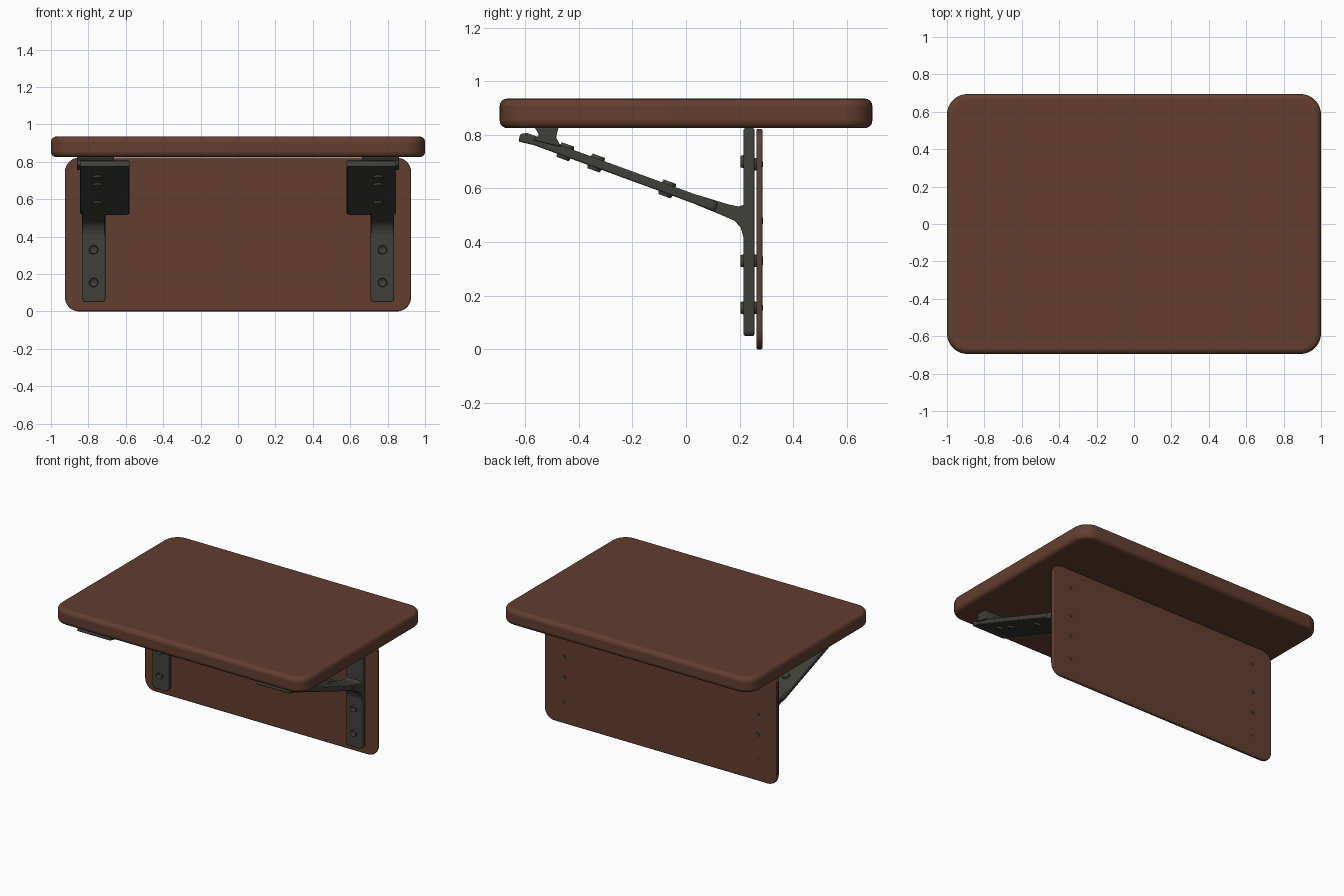
import bpy, bmesh, math
from mathutils import Matrix, Vector

if "Cube" in bpy.data.objects:
    bpy.data.objects.remove(bpy.data.objects["Cube"])


def material(name, rgb):
    m = bpy.data.materials.new(name)
    m.diffuse_color = (*rgb, 1)
    m.use_nodes = True
    m.node_tree.nodes["Principled BSDF"].inputs["Base Color"].default_value = m.diffuse_color
    return m


WOOD = material("brown wood", (0.125, 0.048, 0.029))
METAL = material("dark grey metal", (0.052, 0.052, 0.043))


def finish(name, bm, mat, bevel=0, segments=2):
    bmesh.ops.recalc_face_normals(bm, faces=bm.faces)
    me = bpy.data.meshes.new(name)
    bm.to_mesh(me)
    bm.free()
    me.materials.append(mat)
    ob = bpy.data.objects.new(name, me)
    bpy.context.collection.objects.link(ob)
    if bevel:
        b = ob.modifiers.new("edge", 'BEVEL')
        b.width, b.segments, b.limit_method = bevel, segments, 'ANGLE'
        b.angle_limit = math.radians(40)
    bpy.ops.object.select_all(action='DESELECT')
    ob.select_set(True)
    bpy.context.view_layer.objects.active = ob
    bpy.ops.object.shade_smooth_by_angle(angle=math.radians(45))
    return ob


def prism(name, pts, depth_vec, mat, bevel=0, segments=2):
    """Extrude a closed outline along a vector."""
    bm = bmesh.new()
    face = bm.faces.new([bm.verts.new(p) for p in pts])
    r = bmesh.ops.extrude_face_region(bm, geom=[face])
    verts = [v for v in r['geom'] if isinstance(v, bmesh.types.BMVert)]
    bmesh.ops.translate(bm, vec=depth_vec, verts=verts)
    return finish(name, bm, mat, bevel, segments)


def rounded_slab(name, w, h, t, radius, matrix, mat, bevel, segments=2):
    """Rounded rectangle w by h, centred, thickness t along local z."""
    pts = []
    for k, (sx, sy) in enumerate([(1, 1), (-1, 1), (-1, -1), (1, -1)]):
        for i in range(9):
            a = math.pi / 2 * (k + i / 8)
            p = Vector((sx * (w / 2 - radius) + radius * math.cos(a),
                        sy * (h / 2 - radius) + radius * math.sin(a), -t / 2))
            pts.append(matrix @ p)
    axis = matrix.to_3x3() @ Vector((0, 0, t))
    return prism(name, pts, axis, mat, bevel, segments)


def bolt(name, pos, direction, r=0.025, height=0.014, socket=True):
    """Round bolt head with a sunken socket."""
    bm = bmesh.new()
    bmesh.ops.create_cone(bm, cap_ends=True, segments=20, radius1=r,
                          radius2=r * 0.85, depth=height)
    if socket:
        top = max(bm.faces, key=lambda f: f.calc_center_median().z)
        bmesh.ops.inset_region(bm, faces=[top], thickness=r * 0.45)
        bmesh.ops.translate(bm, vec=(0, 0, -height * 0.6), verts=top.verts)
    rot = Vector(direction).to_track_quat('Z', 'Y').to_matrix().to_4x4()
    bm.transform(Matrix.Translation(pos) @ rot)
    return finish(name, bm, METAL)


T = Matrix.Translation
UPRIGHT = Matrix.Rotation(math.pi / 2, 4, 'X')

# Wooden top and back panel
rounded_slab("table_top", 2.0, 1.39, 0.11, 0.11, T((0, 0, 0.88)), WOOD, 0.028, 4)
rounded_slab("back_panel", 1.85, 0.822, 0.023, 0.075,
             T((0, 0.274, 0.411)) @ UPRIGHT, WOOD, 0.006)

SLOPE = -0.35  # tilt of the support arm
arm_dir = Vector((0, math.cos(SLOPE), math.sin(SLOPE)))
arm_up = Vector((0, -math.sin(SLOPE), math.cos(SLOPE)))
arm_mid = Vector((0, -0.07, 0.598))

for s, side in ((-1, "left"), (1, "right")):
    # Wall bar
    rounded_slab(side + "_wall_bar", 0.125, 0.775, 0.04, 0.02,
                 T((s * 0.772, 0.235, 0.4375)) @ UPRIGHT, METAL, 0.006)

    # Curved joint where the arm leaves the bar
    outline = [(0.25, 0.40), (0.25, 0.66), (0.222, 0.66), (0.222, 0.555), (0.214, 0.538),
               (0.195, 0.533), (0.16, 0.54), (0.04, 0.577), (0.03, 0.543), (0.13, 0.502),
               (0.18, 0.480), (0.204, 0.455), (0.214, 0.42), (0.216, 0.40)]
    prism(side + "_arm_joint", [(s * 0.835, y, z) for y, z in outline],
          (-s * 0.125, 0, 0), METAL, 0.004)

    # Wide sloping arm plate
    centre = Vector((s * 0.713, 0, 0)) + arm_mid - arm_dir * 0.185
    rounded_slab(side + "_arm_plate", 0.265, 0.77, 0.034, 0.025,
                 T(centre) @ Matrix.Rotation(SLOPE, 4, 'X'), METAL, 0.006)

    # Lip at the arm's front end
    lip = [(-0.625, 0.775), (-0.618, 0.803), (-0.60, 0.806), (-0.55, 0.787),
           (-0.47, 0.757), (-0.475, 0.735), (-0.56, 0.760)]
    prism(side + "_arm_lip", [(s * 0.845, y, z) for y, z in lip],
          (-s * 0.265, 0, 0), METAL, 0.005)

    # Flared foot under the top
    foot = [(-0.565, 0.828), (-0.475, 0.828), (-0.485, 0.79), (-0.465, 0.755),
            (-0.57, 0.78), (-0.548, 0.80)]
    prism(side + "_top_foot", [(s * 0.862, y, z) for y, z in foot],
          (-s * 0.20, 0, 0), METAL, 0.005)

    # Bolts on the arm, heads above and below
    for y in (-0.45, -0.335, -0.07):
        p = arm_mid + arm_dir * ((y + 0.07) / math.cos(SLOPE))
        p.x = s * 0.75
        for d in (1, -1):
            bolt(side + "_arm_bolt", p + arm_up * d * 0.022, arm_up * d, 0.028)

    # Bolts on the wall bar and their ends behind the panel
    for z in (0.155, 0.33, 0.70):
        bolt(side + "_bar_bolt", (s * 0.772, 0.210, z), (0, -1, 0))
    for z, r in ((0.155, 0.012), (0.33, 0.018), (0.48, 0.014), (0.69, 0.012)):
        bolt(side + "_bolt_end", (s * 0.772, 0.284, z), (0, 1, 0), r, 0.008, False)
    # Spacers between the bar and the panel
    for z in (0.155, 0.33, 0.69):
        bolt(side + "_spacer", (s * 0.772, 0.259, z), (0, 1, 0), 0.025, 0.016, False)
